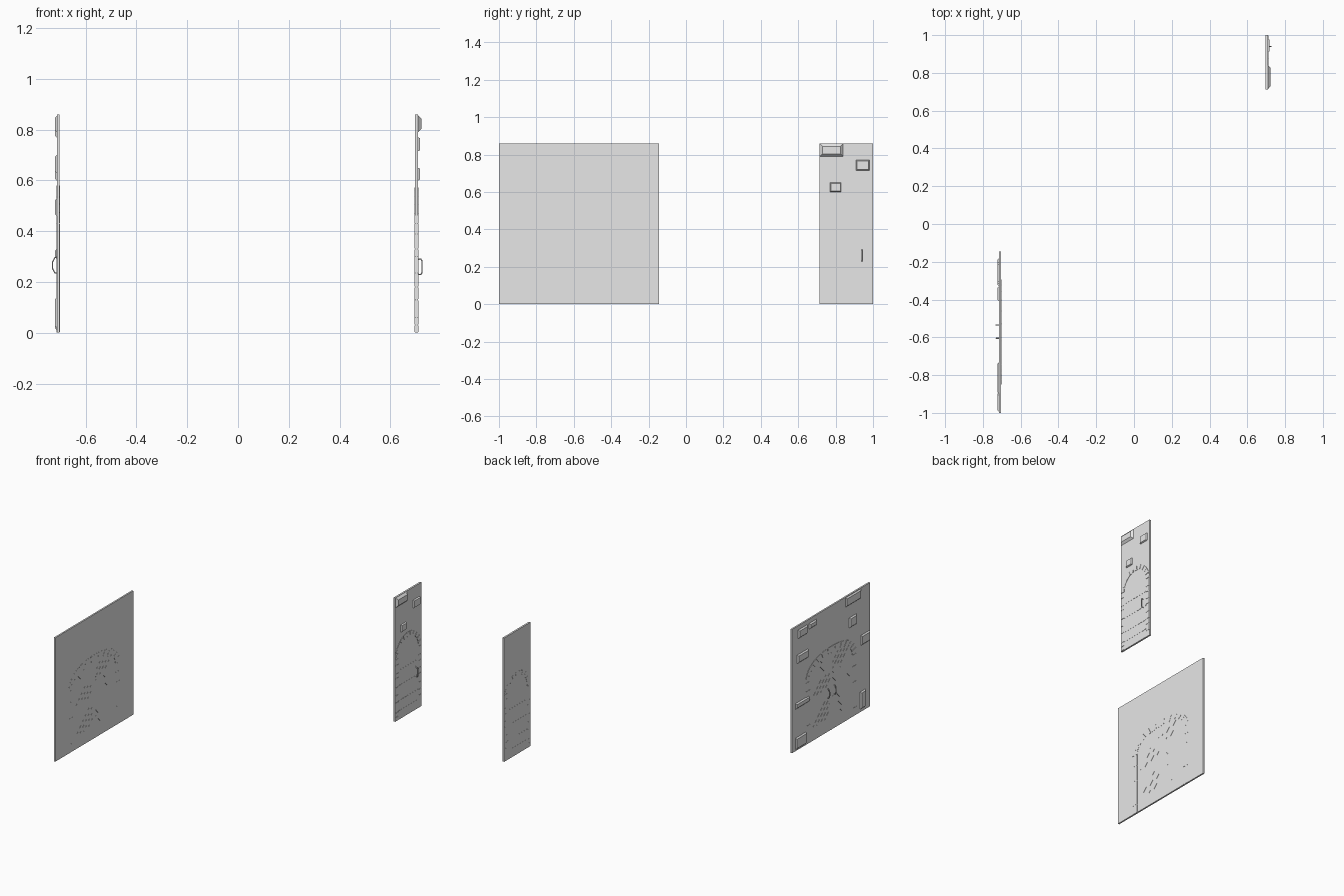
import bpy, bmesh, math
from mathutils import Vector

if "Cube" in bpy.data.objects:
    bpy.data.objects.remove(bpy.data.objects["Cube"])

stone = bpy.data.materials.new("stone_grey")
stone.diffuse_color = (0.8, 0.8, 0.8, 1)
stone.use_nodes = True
stone.node_tree.nodes["Principled BSDF"].inputs["Base Color"].default_value = stone.diffuse_color


def prism(bm, pts, x0, x1, taper=0.0):
    """Extrude a (y, z) outline along x; taper pulls the x1 end inward."""
    cy = (min(p[0] for p in pts) + max(p[0] for p in pts)) / 2
    cz = (min(p[1] for p in pts) + max(p[1] for p in pts)) / 2

    def pull(v, c):
        return v - math.copysign(min(taper, abs(v - c)), v - c)
    a = [bm.verts.new((x0, y, z)) for y, z in pts]
    b = [bm.verts.new((x1, pull(y, cy), pull(z, cz))) for y, z in pts]
    bm.faces.new(a)
    bm.faces.new(b[::-1])
    for i in range(len(a)):
        j = (i + 1) % len(a)
        bm.faces.new((a[j], a[i], b[i], b[j]))


def rect(y0, y1, z0, z1):
    return [(y0, z0), (y1, z0), (y1, z1), (y0, z1)]


def bar(p, q, w):
    """Outline of a thin straight bar from p to q."""
    p, q = Vector(p), Vector(q)
    d = (q - p).normalized() * w / 2
    n = Vector((-d.y, d.x))
    return [tuple(v) for v in (p - n, q - n, q + n, p + n)]


def part(name, outlines, x0, x1, taper=0.0):
    bm = bmesh.new()
    for pts in outlines:
        prism(bm, pts, x0, x1, taper)
    bmesh.ops.recalc_face_normals(bm, faces=bm.faces)
    me = bpy.data.meshes.new(name)
    bm.to_mesh(me)
    bm.free()
    me.materials.append(stone)
    ob = bpy.data.objects.new(name, me)
    bpy.context.collection.objects.link(ob)
    return ob


def arch(cy, spring, ry, rz, power, t):
    """Point on a superelliptic arch, t from 0 (right) to pi (left)."""
    c, s = math.cos(t), math.sin(t)
    return (cy + ry * math.copysign(abs(c) ** (2 / power), c),
            spring + rz * abs(s) ** (2 / power))


def voussoirs(cy, spring, outer, inner, power, count):
    gap = 0.012
    out = []
    for i in range(count):
        t0 = math.pi * i / count + gap
        t1 = math.pi * (i + 1) / count - gap
        tm = (t0 + t1) / 2
        out.append([arch(cy, spring, *inner, power, t) for t in (t0, tm, t1)] +
                   [arch(cy, spring, *outer, power, t) for t in (t1, tm, t0)])
    return out


def jamb(y0, y1, cuts):
    return [rect(y0, y1, a + 0.002, b - 0.002) for a, b in zip(cuts, cuts[1:])]


def handle(name, x, out, y, z0, z1, corner):
    """Pull handle: a bevelled D loop standing off the door."""
    cu = bpy.data.curves.new(name, 'CURVE')
    cu.dimensions = '3D'
    cu.bevel_depth = 0.003
    cu.bevel_resolution = 1
    cu.use_fill_caps = True
    k = out * corner
    h = (z1 - z0) * corner * 0.5
    pts = [(x, z0), (x + out - k, z0), (x + out, z0 + h),
           (x + out, z1 - h), (x + out - k, z1), (x, z1)]
    sp = cu.splines.new('POLY')
    sp.points.add(len(pts) - 1)
    for p, (px, pz) in zip(sp.points, pts):
        p.co = (px, y, pz, 1)
    cu.materials.append(stone)
    ob = bpy.data.objects.new(name, cu)
    bpy.context.collection.objects.link(ob)


# ---- Wide wall with the double gate (front looks toward -x) ----
B, F = -0.703, -0.714
BS, FS = B + 0.0008, F - 0.002
part("wide_wall", [rect(-1, -0.145, 0, 0.86)], B, F)
gy, sp = -0.573, 0.43
part("gate_arch_stones",
     voussoirs(gy, sp, (0.278, 0.15), (0.23, 0.108), 2.3, 13), BS, FS)
part("gate_jamb_stones",
     jamb(-0.851, -0.805, [0, 0.06, 0.24, 0.35, 0.43]) +
     jamb(-0.341, -0.295, [0, 0.13, 0.30, 0.37, 0.43]), BS, FS)

# Gate battens: diagonals fan toward the centre, mirrored between leaves
bars = []
for side in (-1, 1):
    for i in range(4):
        o = 0.042 * i
        for za, zb in ((0.09, 0.23), (0.30, 0.40), (0.52, 0.42)):
            ya = 0.20 - o
            yb = max(ya - abs(zb - za), 0.015)
            zc = za + math.copysign(ya - yb, zb - za)
            bars.append(bar((gy + side * ya, za), (gy + side * yb, zc), 0.004))
part("gate_battens", bars, B + 0.0006, F - 0.001)
part("gate_centre_strip", [rect(gy - 0.003, gy + 0.003, 0, 0.535)], F, F - 0.002)
for i, y in enumerate((-0.535, -0.605)):
    handle(f"gate_handle_{i + 1}", F, -0.017, y, 0.235, 0.297, 0.6)

# Loose bricks standing out of the wide wall
part("wide_wall_bricks", [
    rect(-0.31, -0.21, 0.77, 0.83), rect(-0.41, -0.33, 0.79, 0.83),
    rect(-0.85, -0.77, 0.63, 0.70), rect(-0.32, -0.20, 0.60, 0.66),
    rect(-0.33, -0.18, 0.29, 0.33), rect(-0.30, -0.18, 0.01, 0.09),
    rect(-0.95, -0.89, 0.02, 0.14), rect(-0.90, -0.73, 0.79, 0.855),
    rect(-0.995, -0.90, 0.46, 0.53)], F, F - 0.008, 0.008)

# ---- Narrow wall with the single door (front looks toward +x) ----
B, F = 0.697, 0.709
BS, FS = B - 0.0008, F + 0.002
part("narrow_wall", [rect(0.713, 1, 0, 0.86)], B, F)
dy = 0.857
part("door_arch_stones",
     voussoirs(dy, sp, (0.142, 0.142), (0.11, 0.11), 2, 11), BS, FS)
part("door_jamb_stones",
     jamb(0.715, 0.746, [0, .03, .06, .13, .18, .235, .30, .33, .39, .43]) +
     jamb(0.967, 0.999, [.04, .09, .13, .18, .24, .28, .33, .37, .43]), BS, FS)
part("door_rails", [rect(0.75, 0.963, z - 0.002, z + 0.002)
                    for z in (0.06, 0.13, 0.235, 0.34)], B - 0.0006, F + 0.001)
handle("door_handle", F, 0.016, 0.94, 0.23, 0.29, 0.25)
part("door_handle_plate", [rect(0.934, 0.946, 0.22, 0.30)], F, F + 0.002)

# Loose bricks standing out of the narrow wall
part("narrow_wall_corner_brick", [rect(0.715, 0.84, 0.79, 0.858)],
     F, F + 0.014, 0.014)
part("narrow_wall_bricks", [rect(0.91, 0.98, 0.715, 0.77),
                            rect(0.77, 0.83, 0.60, 0.65)], F, F + 0.009, 0.004)
